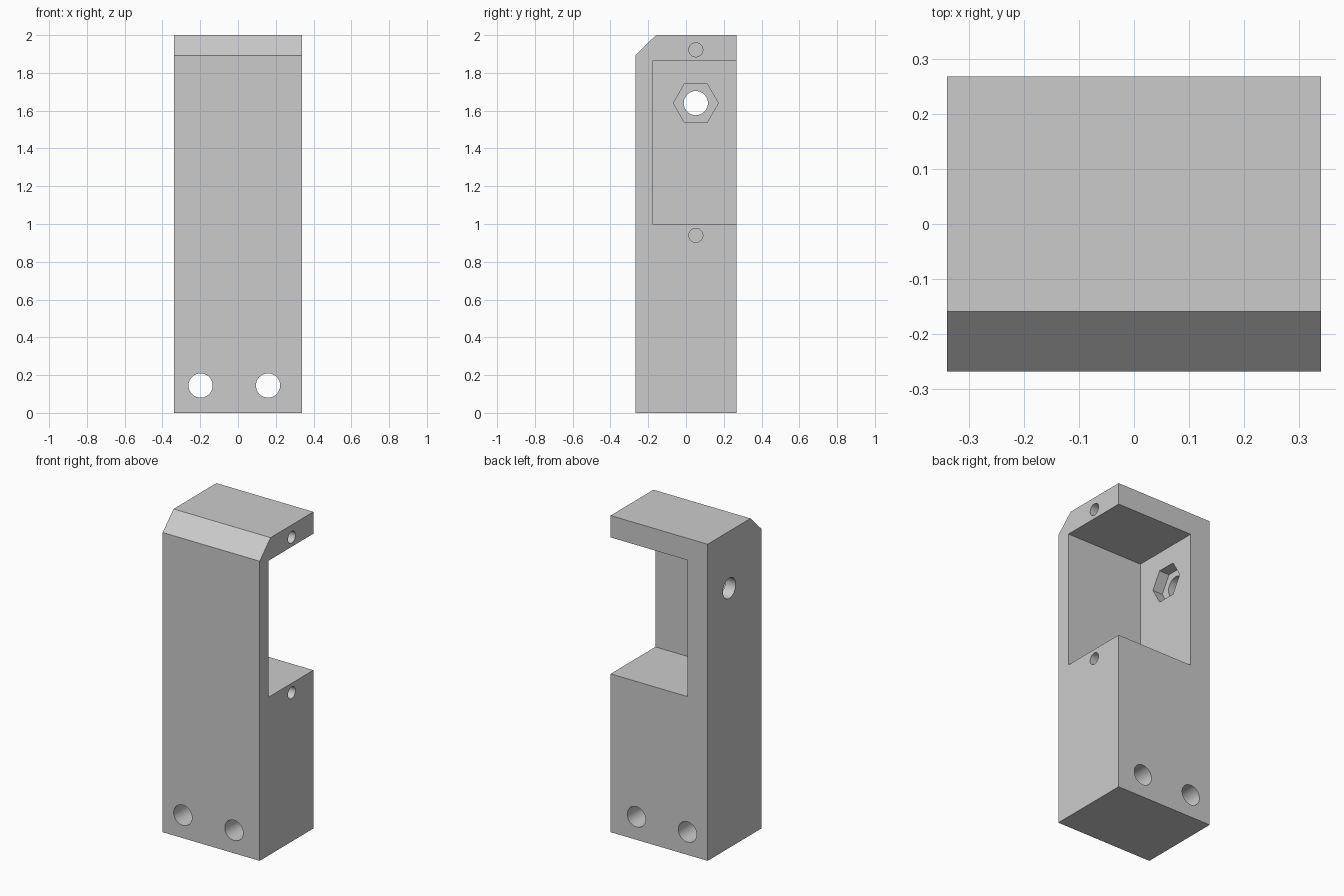
import bpy
import bmesh
from math import pi
from mathutils import Matrix, Vector

if "Cube" in bpy.data.objects:
    bpy.data.objects.remove(bpy.data.objects["Cube"], do_unlink=True)

HALF_X, HALF_Y, TOP = 0.339, 0.268, 2.0
WALL_X = -0.197          # inner face of the side wall
POCKET_Y = -0.178        # inner face of the front wall
AXIS_Y = 0.052           # line of the holes on the side

grey = bpy.data.materials.new("light grey")
grey.use_nodes = True
colour = (0.6, 0.6, 0.6, 1)
grey.diffuse_color = colour
grey.node_tree.nodes["Principled BSDF"].inputs["Base Color"].default_value = colour


def make_object(name, bm):
    bmesh.ops.recalc_face_normals(bm, faces=bm.faces)
    mesh = bpy.data.meshes.new(name)
    bm.to_mesh(mesh)
    bm.free()
    mesh.materials.append(grey)
    obj = bpy.data.objects.new(name, mesh)
    bpy.context.collection.objects.link(obj)
    return obj


def box(name, low, high):
    low, high = Vector(low), Vector(high)
    bm = bmesh.new()
    bmesh.ops.create_cube(bm, size=1)
    bmesh.ops.scale(bm, vec=high - low, verts=bm.verts)
    bmesh.ops.translate(bm, vec=(low + high) / 2, verts=bm.verts)
    return make_object(name, bm)


def rod(name, centre, radius, length, axis, sides=48):
    turn = Matrix.Rotation(pi / 2, 4, "Y" if axis == "x" else "X")
    # a hexagon needs its corners along y
    spin = Matrix.Rotation(pi / 2, 4, "Z") if sides == 6 else Matrix()
    bm = bmesh.new()
    bmesh.ops.create_cone(bm, cap_ends=True, segments=sides, radius1=radius,
                          radius2=radius, depth=length,
                          matrix=Matrix.Translation(centre) @ turn @ spin)
    if sides == 6:
        reach = max(abs(v.co.y - centre[1]) for v in bm.verts)
        if reach < radius * 0.95:
            bmesh.ops.rotate(bm, verts=bm.verts, cent=centre,
                             matrix=Matrix.Rotation(pi / 6, 3, "X"))
    return make_object(name, bm)


# Body: side profile with a sloped top front edge, extruded across x
profile = [(-HALF_Y, 0), (HALF_Y, 0), (HALF_Y, TOP), (-0.159, TOP), (-HALF_Y, 1.893)]
bm = bmesh.new()
face = bm.faces.new([bm.verts.new((-HALF_X, y, z)) for y, z in profile])
side = bmesh.ops.extrude_face_region(bm, geom=[face])
bmesh.ops.translate(bm, vec=(2 * HALF_X, 0, 0),
                    verts=[g for g in side["geom"] if isinstance(g, bmesh.types.BMVert)])
body = make_object("bracket_body", bm)

# Cutters: open pocket, nut recess, shaft hole, screw holes, mounting holes
cutters = [
    box("pocket_cutter", (WALL_X, POCKET_Y, 1.0), (0.6, 0.6, 1.862)),
    rod("nut_recess_cutter", (WALL_X, AXIS_Y, 1.64), 0.119, 0.14, "x", 6),
    rod("shaft_hole_cutter", (-0.3, AXIS_Y, 1.64), 0.064, 0.4, "x"),
]
for z in (0.94, 1.922):
    cutters.append(rod("screw_hole_cutter", (HALF_X, AXIS_Y, z), 0.037, 0.6, "x"))
for x in (-0.198, 0.159):
    cutters.append(rod("mounting_hole_cutter", (x, 0, 0.145), 0.064, 1, "y"))

bpy.ops.object.select_all(action="DESELECT")
body.select_set(True)
bpy.context.view_layer.objects.active = body
for cutter in cutters:
    cut = body.modifiers.new("cut", "BOOLEAN")
    cut.operation = "DIFFERENCE"
    cut.solver = "EXACT"
    cut.object = cutter
    bpy.ops.object.modifier_apply(modifier=cut.name)
    bpy.data.objects.remove(cutter, do_unlink=True)

bpy.ops.object.shade_smooth_by_angle(angle=pi / 6)
